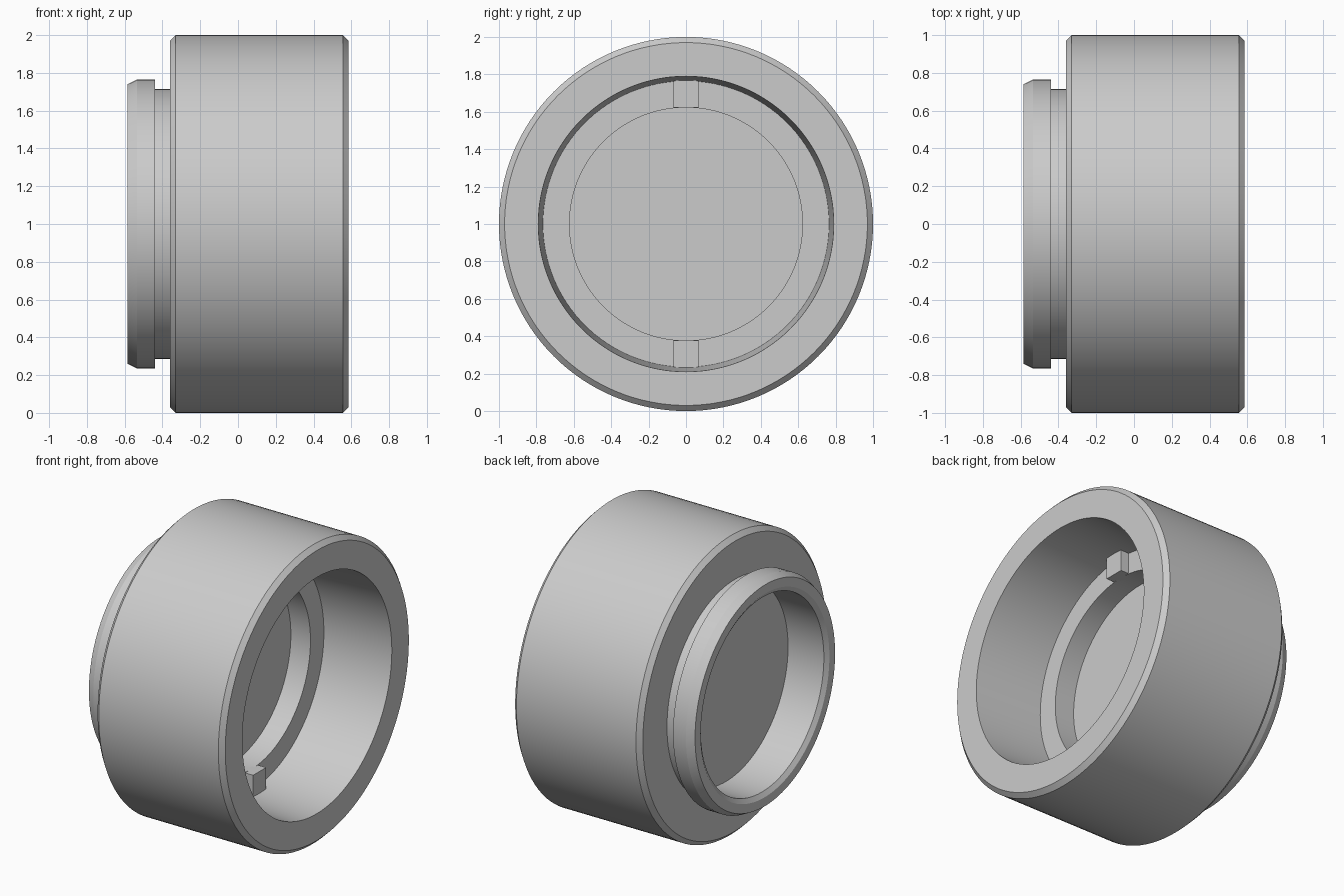
import bpy, bmesh, math
from mathutils import Matrix, Vector

cube = bpy.data.objects.get("Cube")
if cube:
    bpy.data.objects.remove(cube, do_unlink=True)

SIDES = 128
AXIS_Z = 1.0

grey = bpy.data.materials.new("light_grey")
grey.use_nodes = True
colour = (0.6, 0.6, 0.6, 1)
grey.diffuse_color = colour
grey.node_tree.nodes["Principled BSDF"].inputs["Base Color"].default_value = colour


def finish(bm, name):
    """Turn a bmesh into a grey object with smooth sides and sharp edges."""
    bmesh.ops.recalc_face_normals(bm, faces=bm.faces)
    mesh = bpy.data.meshes.new(name)
    bm.to_mesh(mesh)
    bm.free()
    mesh.materials.append(grey)
    obj = bpy.data.objects.new(name, mesh)
    bpy.context.collection.objects.link(obj)
    bpy.ops.object.select_all(action='DESELECT')
    obj.select_set(True)
    bpy.context.view_layer.objects.active = obj
    bpy.ops.object.shade_smooth_by_angle(angle=math.radians(25))
    return obj


def lathe(name, profile):
    """Revolve (x, radius) points about the x axis and cap both ends."""
    bm = bmesh.new()
    rings = []
    for x, r in profile:
        angles = [2 * math.pi * i / SIDES for i in range(SIDES)]
        rings.append([bm.verts.new((x, r * math.sin(a), AXIS_Z + r * math.cos(a)))
                      for a in angles])
    for a, b in zip(rings, rings[1:]):
        for i in range(SIDES):
            j = (i + 1) % SIDES
            bm.faces.new((a[i], a[j], b[j], b[i]))
    bm.faces.new(rings[0])
    bm.faces.new(rings[-1])
    return finish(bm, name)


# Hollow barrel: rear recess, lip, neck, body, front bore, ledge, front floor
lathe("barrel", [
    (-0.30, 0.65), (-0.565, 0.65), (-0.585, 0.68),
    (-0.585, 0.74), (-0.535, 0.765), (-0.44, 0.765),
    (-0.44, 0.715), (-0.36, 0.715),
    (-0.36, 0.97), (-0.33, 1.0), (0.555, 1.0), (0.585, 0.97),
    (0.585, 0.79), (0.10, 0.765), (0.10, 0.623), (-0.045, 0.623),
])

# Two small keys standing on the ledge, above and below the opening
for side, name in ((1, "upper_key"), (-1, "lower_key")):
    bm = bmesh.new()
    place = Matrix.Translation(Vector((0.12, 0, AXIS_Z + side * 0.697)))
    bmesh.ops.create_cube(bm, size=1,
                          matrix=place @ Matrix.Diagonal((0.08, 0.136, 0.15, 1)))
    finish(bm, name)
